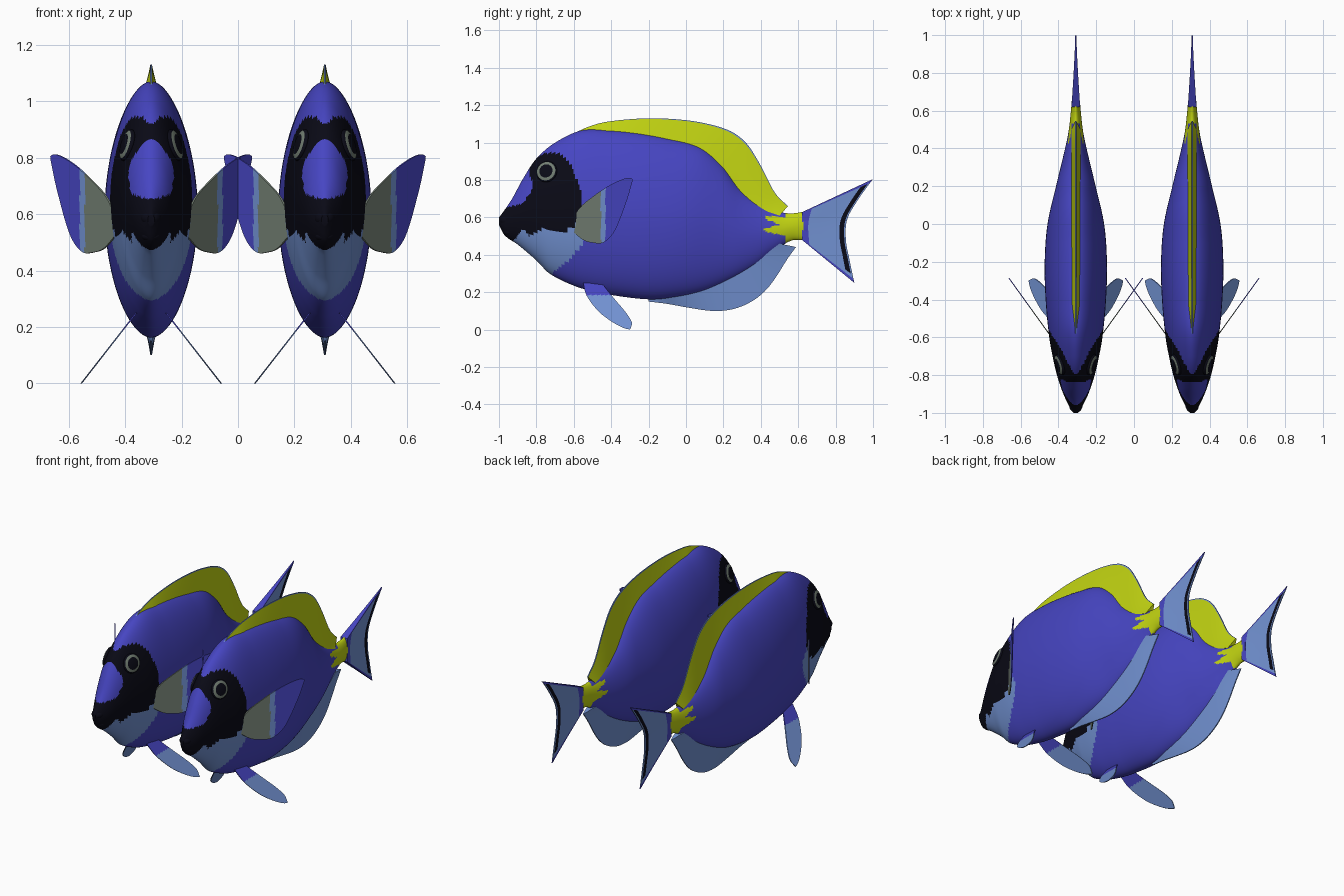
import bpy, bmesh, math
from mathutils import Vector, Matrix

if "Cube" in bpy.data.objects:
    bpy.data.objects.remove(bpy.data.objects["Cube"])

def material(name, rgb):
    m = bpy.data.materials.new(name)
    m.diffuse_color = (*rgb, 1)
    m.use_nodes = True
    m.node_tree.nodes["Principled BSDF"].inputs["Base Color"].default_value = m.diffuse_color
    return m

MATS = [material("royal blue", (0.062, 0.06, 0.54)),
        material("near black", (0.003, 0.003, 0.008)),
        material("yellow", (0.54, 0.66, 0.006)),
        material("light blue", (0.17, 0.29, 0.65)),
        material("olive grey", (0.17, 0.21, 0.17))]
BLUE, BLACK, YELLOW, LIGHT, OLIVE = range(5)

def curve(pts, x):
    """Smooth value at x through (x, value) points."""
    n = len(pts)
    x = min(max(x, pts[0][0]), pts[-1][0])
    k = next(i for i in range(n - 1) if x <= pts[i + 1][0])
    def slope(i):
        a, b = pts[max(i - 1, 0)], pts[min(i + 1, n - 1)]
        return (b[1] - a[1]) / (b[0] - a[0])
    (x0, y0), (x1, y1) = pts[k], pts[k + 1]
    h = x1 - x0
    t = (x - x0) / h
    return ((2*t**3 - 3*t**2 + 1) * y0 + (t**3 - 2*t**2 + t) * h * slope(k)
            + (3*t**2 - 2*t**3) * y1 + (t**3 - t**2) * h * slope(k + 1))

def path(pts, u):
    """Smooth (y, z) point at fraction u along a list of points."""
    s = u * (len(pts) - 1)
    return [curve([(i, p[c]) for i, p in enumerate(pts)], s) for c in (0, 1)]

def inside(y, z, poly):
    hit = False
    for (a, b), (c, d) in zip(poly, poly[1:] + poly[:1]):
        if (b > z) != (d > z) and y < (c - a) * (z - b) / (d - b) + a:
            hit = not hit
    return hit

def finish(bm, name, cx):
    bmesh.ops.recalc_face_normals(bm, faces=bm.faces)
    me = bpy.data.meshes.new(name)
    for f in bm.faces:
        f.smooth = True
    bm.to_mesh(me)
    bm.free()
    for m in MATS:
        me.materials.append(m)
    me.set_sharp_from_angle(angle=math.radians(50))
    ob = bpy.data.objects.new(name, me)
    ob.location.x = cx
    bpy.context.collection.objects.link(ob)

def loft(name, cx, rings, paint):
    bm = bmesh.new()
    vs = [[bm.verts.new(p) for p in r] for r in rings]
    n = len(vs[0])
    for i in range(len(vs) - 1):
        for j in range(n):
            k = (j + 1) % n
            f = bm.faces.new((vs[i][j], vs[i][k], vs[i + 1][k], vs[i + 1][j]))
            f.material_index = paint(i, j, f.calc_center_median())
    for i, r in ((0, vs[0]), (len(vs) - 2, vs[-1])):
        f = bm.faces.new(r)
        f.material_index = paint(i, 0, f.calc_center_median())
    finish(bm, name, cx)

def fin(name, cx, a, b, thick, paint, offset=lambda y, z: 0, nu=56, nv=28):
    """Thin sheet between edge curves a and b; v runs from a to b."""
    rings = []
    for i in range(nu + 1):
        p, q = path(a, i / nu), path(b, i / nu)
        front, back = [], []
        for j in range(nv + 1):
            v = j / nv
            y, z = p[0] + (q[0] - p[0]) * v, p[1] + (q[1] - p[1]) * v
            x, t = offset(y, z), thick(i / nu, v)
            front.append((x + t, y, z))
            back.append((x - t, y, z))
        rings.append(front + back[::-1])
    def rule(i, j, c):
        v = (j + 0.5) / nv if j <= nv else (2 * nv + 1 - j - 0.5) / nv
        return paint((i + 0.5) / nu, min(max(v, 0), 1), c)
    loft(name, cx, rings, rule)

# Body outline seen from the side, and half width seen from above
TOP = [(-1, .6), (-.97, .64), (-.93, .70), (-.87, .81), (-.8, .915), (-.7, 1.0), (-.56, 1.065),
       (-.4, 1.067), (-.25, 1.052), (-.1, 1.025), (.07, .98), (.19, .885), (.29, .755),
       (.39, .675), (.5, .63), (.57, .622), (.65, .635)]
BOTTOM = [(-1, .56), (-.97, .505), (-.9, .455), (-.8, .37), (-.73, .3), (-.6, .235), (-.5, .205),
          (-.4, .185), (-.2, .162), (-.05, .172), (.1, .205), (.25, .27), (.38, .345), (.46, .41),
          (.53, .46), (.58, .48), (.65, .475)]
WIDTH = [(-1, .012), (-.97, .032), (-.9, .066), (-.8, .1), (-.7, .123), (-.6, .141), (-.4, .16),
         (-.2, .165), (0, .15), (.2, .105), (.4, .057), (.5, .037), (.6, .026), (.65, .022)]
POW = 1.85

def half_width(y, z):
    t, b = curve(TOP, y), curve(BOTTOM, y)
    u = min(abs((2 * z - t - b) / (t - b)), 1)
    return curve(WIDTH, y) * (1 - u ** POW) ** (1 / POW)

# Painted regions of the body, as side-view outlines
MASK = [(-1.02, .5), (-1.02, .64), (-.955, .655), (-.885, .67), (-.835, .72), (-.82, .775),
        (-.84, .845), (-.825, .9), (-.755, .945), (-.675, .945), (-.61, .88), (-.565, .75),
        (-.555, .64), (-.59, .56), (-.67, .51), (-.75, .55), (-.84, .5), (-.87, .54),
        (-.9, .5), (-.94, .46)]
CHIN = [(-1.02, .56), (-.56, .62), (-.52, .56), (-.535, .48), (-.62, .375), (-.73, .29),
        (-.85, .3), (-1.02, .45)]
TAIL_BASE = [(.41, .54), (.5, .56), (.43, .59), (.43, .61), (.53, .6), (.53, .7), (.63, .7),
             (.63, .4), (.55, .4), (.53, .5), (.43, .525)]

def paint_body(i, j, c):
    if inside(c.y, c.z, MASK):
        return BLACK
    if inside(c.y, c.z, CHIN):
        return LIGHT
    return YELLOW if inside(c.y, c.z, TAIL_BASE) else BLUE

def spow(v):
    return math.copysign(abs(v) ** (2 / POW), v)

def body(cx):
    rings = []
    for i in range(191):
        y = -1 + 1.65 * (i / 190) ** 1.25
        t, b, w = curve(TOP, y), curve(BOTTOM, y), curve(WIDTH, y)
        rings.append([(w * spow(math.cos(a)), y, (t + b) / 2 + (t - b) / 2 * spow(math.sin(a)))
                      for a in (2 * math.pi * (k + .5) / 80 for k in range(80))])
    loft("body", cx, rings, paint_body)

def ellipsoid(name, cx, matrix, paint):
    bm = bmesh.new()
    bmesh.ops.create_uvsphere(bm, u_segments=32, v_segments=32, radius=1)
    for f in bm.faces:
        f.material_index = paint(f.calc_center_median())
    bm.transform(matrix)
    finish(bm, name, cx)

DORSAL = [(-.6, 1.05), (-.5, 1.093), (-.4, 1.115), (-.2, 1.13), (0, 1.12), (.15, 1.092),
          (.25, 1.055), (.32, 1.0), (.38, .915), (.43, .815), (.48, .725), (.545, .66)]
ANAL = [(-.2, .15), (-.1, .138), (0, .12), (.15, .1), (.27, .115), (.38, .17), (.46, .25),
        (.53, .36), (.588, .442)]
CAUDAL_ROOT = [(.62, .48), (.62, .555), (.62, .628)]
CAUDAL_EDGE = [(.9, .25), (.875, .37), (.855, .48), (.862, .59), (.92, .695), (.999, .805)]
PEC_LOW = [(-.6, .52), (-.55, .48), (-.5, .465), (-.44, .467), (-.38, .53), (-.32, .68), (-.287, .79)]
PEC_HIGH = [(-.6, .6), (-.56, .66), (-.5, .71), (-.42, .765), (-.35, .8), (-.305, .812), (-.285, .805)]
PEL_LOW = [(-.55, .25), (-.53, .18), (-.47, .1), (-.4, .045), (-.34, .012), (-.3, .0)]
PEL_HIGH = [(-.45, .25), (-.42, .21), (-.37, .15), (-.32, .09), (-.29, .04), (-.295, .01)]

def paint_tail(u, v, c):
    if v < .13 or u < .03 or u > .97:
        return BLUE
    return BLACK if .84 < v < .96 and .08 < u else LIGHT

def wedge(u, v):
    return .003 + .021 * (1 - v) * min(1, 6 * u + .1)

for cx in (-.308, .308):
    body(cx)
    # Dorsal, anal and tail fins
    base = [(y, curve(TOP, y) - .02) for y in (-.6 + 1.1 * k / 16 for k in range(17))]
    edge = [(y, curve(DORSAL, y)) for y in (-.6 + 1.145 * k / 16 for k in range(17))]
    fin("dorsal_fin", cx, base, edge, wedge, lambda u, v, c: LIGHT if v > .95 else YELLOW)
    base = [(y, curve(BOTTOM, y) + .02) for y in (-.2 + .7 * k / 16 for k in range(17))]
    edge = [(y, curve(ANAL, y)) for y in (-.2 + .788 * k / 16 for k in range(17))]
    fin("anal_fin", cx, base, edge, wedge, lambda u, v, c: LIGHT)
    fin("tail_fin", cx, CAUDAL_ROOT, CAUDAL_EDGE, lambda u, v: .003 + .02 * (1 - v) ** 1.3, paint_tail)
    # Lips
    for name, y, z, r in (("upper_lip", -.957, .585, (.036, .043, .03)),
                          ("lower_lip", -.94, .522, (.034, .038, .022))):
        ellipsoid(name, cx, Matrix.LocRotScale(Vector((0, y, z)), None, Vector(r)), lambda c: BLACK)
    # Paired parts: pectoral fins, pelvic fins and eyes
    for s in (-1, 1):
        fin("pectoral_fin", cx, PEC_LOW, PEC_HIGH, lambda u, v: .003,
            lambda u, v, c: OLIVE if c.y < -.455 else LIGHT if c.y < -.43 else BLUE,
            lambda y, z: s * (.15 + (y + .57) * .72))
        fin("pelvic_fin", cx, PEL_LOW, PEL_HIGH, lambda u, v: .003,
            lambda u, v, c: BLUE if c.z > .185 else LIGHT,
            lambda y, z: s * (.08 + (.215 - z) * .78))
        y, z, d = -.745, .845, .02
        n = Vector((s, (half_width(y - d, z) - half_width(y + d, z)) / (2 * d),
                    (half_width(y, z - d) - half_width(y, z + d)) / (2 * d)))
        rot = n.to_track_quat('Z', 'Y')
        ellipsoid("eye", cx, Matrix.LocRotScale(Vector((s * half_width(y, z), y, z)), rot,
                                                Vector((.058, .058, .018))),
                  lambda c: OLIVE if .6 < math.hypot(c.x, c.y) < .86 else BLACK)
